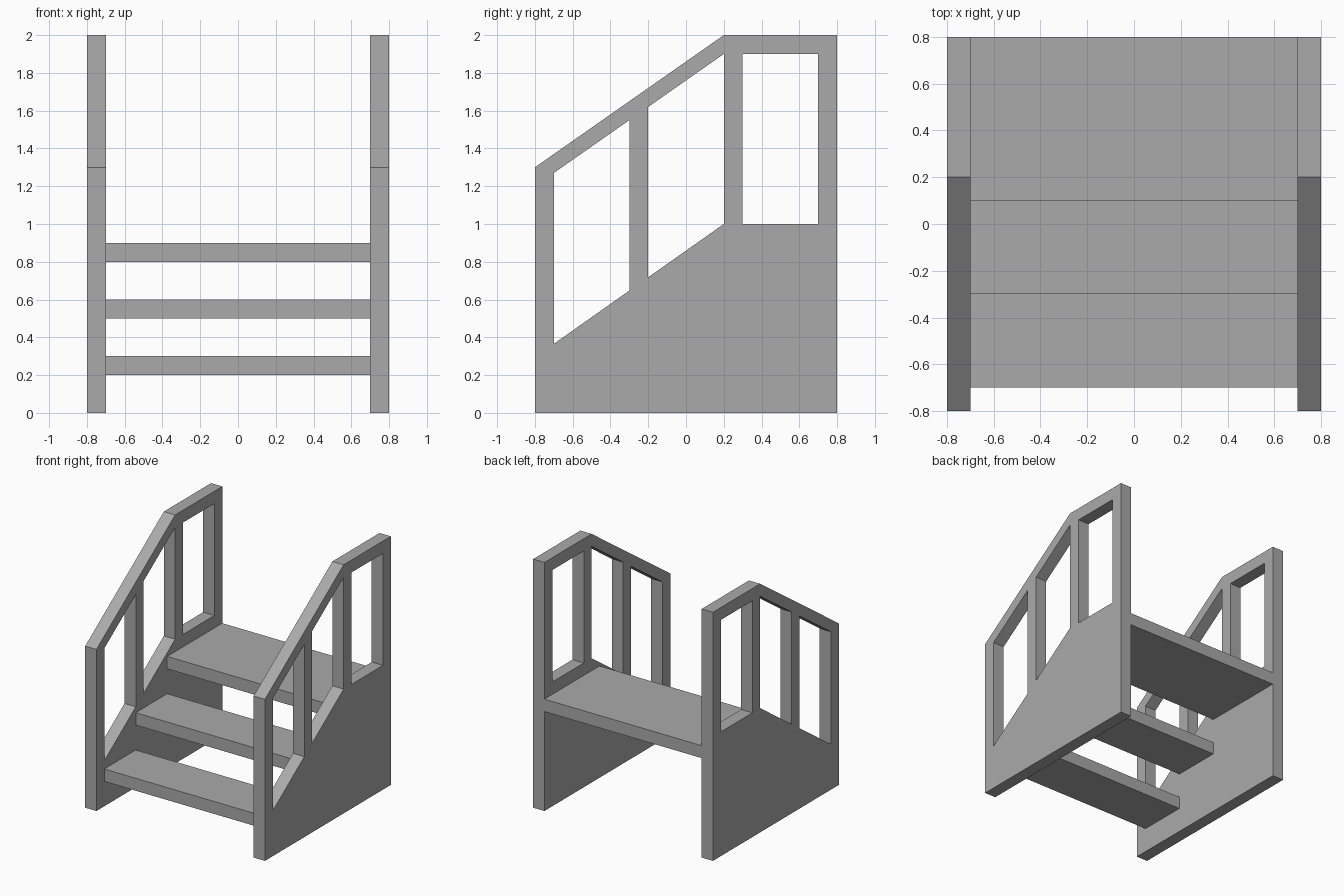
import bpy
import bmesh

cube = bpy.data.objects.get("Cube")
if cube:
    bpy.data.objects.remove(cube, do_unlink=True)

# Single flat grey
grey = bpy.data.materials.new("grey")
grey.use_nodes = True
colour = (0.4, 0.4, 0.4, 1)
grey.diffuse_color = colour
grey.node_tree.nodes["Principled BSDF"].inputs["Base Color"].default_value = colour


def add_object(name, bm):
    bmesh.ops.recalc_face_normals(bm, faces=bm.faces)
    mesh = bpy.data.meshes.new(name)
    bm.to_mesh(mesh)
    bm.free()
    mesh.materials.append(grey)
    obj = bpy.data.objects.new(name, mesh)
    bpy.context.collection.objects.link(obj)
    return obj


def add_tread(name, y_front, y_back, z_top, width=1.4, thickness=0.1):
    bm = bmesh.new()
    bmesh.ops.create_cube(bm, size=1)
    bmesh.ops.scale(bm, vec=(width, y_back - y_front, thickness), verts=bm.verts)
    bmesh.ops.translate(bm, vec=(0, (y_front + y_back) / 2, z_top - thickness / 2),
                        verts=bm.verts)
    return add_object(name, bm)


# Side wall heights: rising along the steps, level beside the landing
def slope(y, level, rise=0.7):
    return level + rise * min(y - 0.2, 0)


def add_side(name, x_inner, x_outer):
    posts = [-0.8, -0.7, -0.3, -0.2, 0.2, 0.3, 0.7, 0.8]
    bm = bmesh.new()
    columns = []
    for y in posts:
        heights = (0, slope(y, 1, 0.705), slope(y, 1.9), slope(y, 2))
        columns.append([bm.verts.new((x_inner, y, z)) for z in heights])
    # Solid base, posts and handrail, leaving three openings
    for i in range(len(posts) - 1):
        a, b = columns[i], columns[i + 1]
        for row in range(3):
            if row == 1 and i % 2 == 1:
                continue
            bm.faces.new((a[row], b[row], b[row + 1], a[row + 1]))
    # Thickness
    result = bmesh.ops.extrude_face_region(bm, geom=bm.faces[:])
    moved = [v for v in result["geom"] if isinstance(v, bmesh.types.BMVert)]
    bmesh.ops.translate(bm, vec=(x_outer - x_inner, 0, 0), verts=moved)
    return add_object(name, bm)


add_side("left_side_rail", 0.7, 0.8)
add_side("right_side_rail", -0.7, -0.8)

add_tread("lower_step", -0.7, -0.3, 0.3)
add_tread("middle_step", -0.3, 0.1, 0.6)
add_tread("top_landing", 0.1, 0.8, 0.9)
